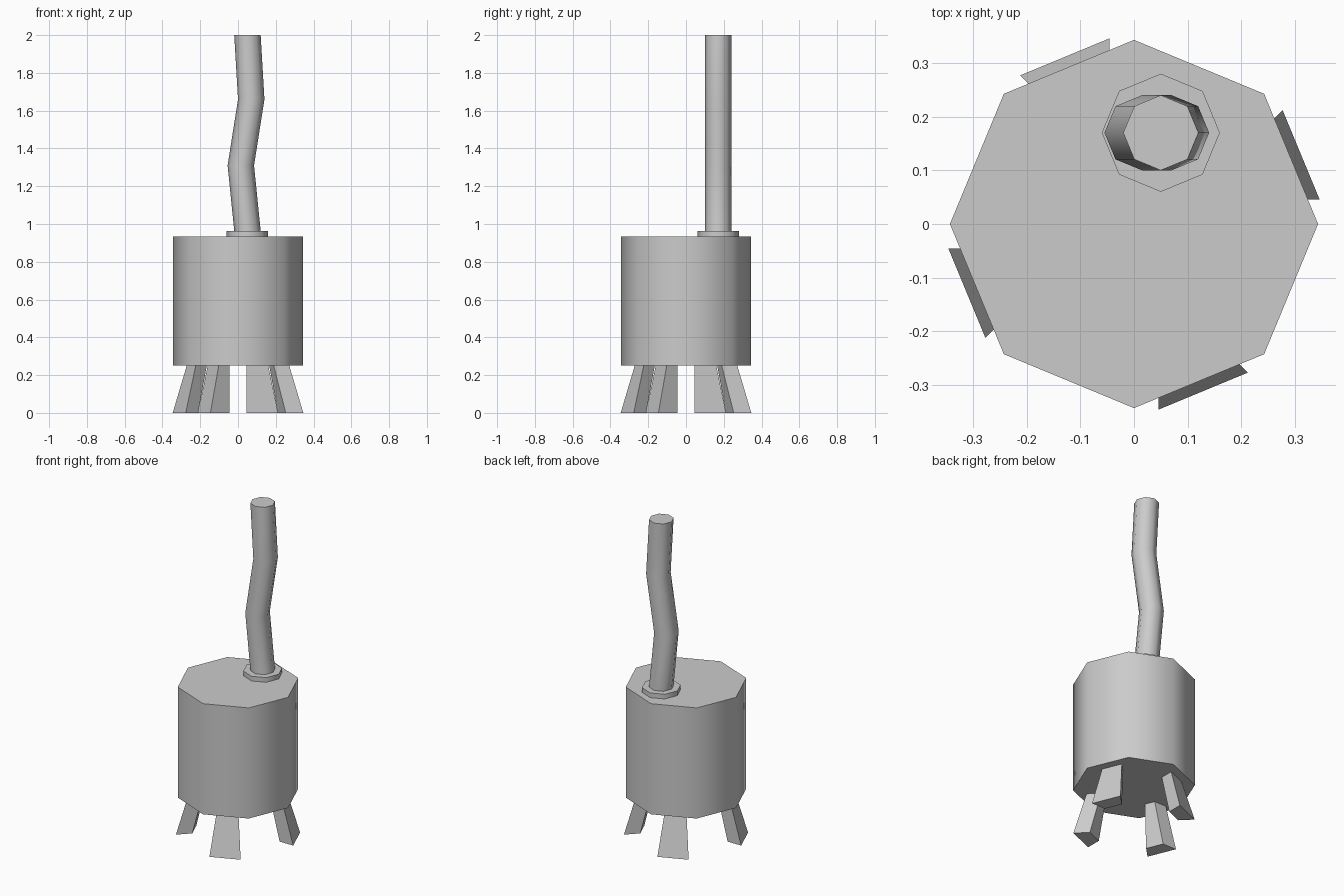
import bpy, bmesh, math
from mathutils import Matrix

cube = bpy.data.objects.get("Cube")
if cube:
    bpy.data.objects.remove(cube, do_unlink=True)

grey = bpy.data.materials.new("plain_grey")
grey.use_nodes = True
GREY = (0.6, 0.6, 0.6, 1)
grey.diffuse_color = GREY
grey.node_tree.nodes["Principled BSDF"].inputs["Base Color"].default_value = GREY


def loft(name, rings, smooth=True):
    """Skin a stack of equal-sized rings, lowest first, and cap both ends."""
    bm = bmesh.new()
    loops = [[bm.verts.new(p) for p in ring] for ring in rings]
    n = len(loops[0])
    for low, high in zip(loops, loops[1:]):
        for i in range(n):
            j = (i + 1) % n
            bm.faces.new((low[i], low[j], high[j], high[i]))
    bm.faces.new(loops[0][::-1])
    bm.faces.new(loops[-1])
    bmesh.ops.recalc_face_normals(bm, faces=bm.faces)
    mesh = bpy.data.meshes.new(name)
    bm.to_mesh(mesh)
    bm.free()
    mesh.materials.append(grey)
    obj = bpy.data.objects.new(name, mesh)
    bpy.context.collection.objects.link(obj)
    if smooth:
        bpy.ops.object.select_all(action='DESELECT')
        obj.select_set(True)
        bpy.context.view_layer.objects.active = obj
        bpy.ops.object.shade_smooth_by_angle(angle=math.radians(60))
    return obj


def octagon(radius, x, y, z):
    return [(x + radius * math.cos(k * math.pi / 4),
             y + radius * math.sin(k * math.pi / 4), z) for k in range(8)]


def wedge(inner, inner_half, outer, outer_half, z):
    """Trapezoid pointing along +x, narrower on its inner side."""
    return [(inner, -inner_half, z), (outer, -outer_half, z),
            (outer, outer_half, z), (inner, inner_half, z)]


# Eight-sided body
BASE, TOP = 0.25, 0.935
loft("body", [octagon(0.343, 0, 0, z) for z in (BASE, TOP)])

# Collar and bent pipe, set towards the back
PIPE_Y = 0.17
COLLAR_TOP = 0.964
loft("pipe_collar", [octagon(0.11, 0.05, PIPE_Y, z) for z in (TOP, COLLAR_TOP)])
bends = [(0.05, COLLAR_TOP), (0.015, 1.31), (0.07, 1.66), (0.05, 2.0)]
loft("bent_pipe", [octagon(0.07, x, PIPE_Y, z) for x, z in bends])

# Four splayed legs under alternate body sides
for k, place in enumerate(("right_left", "back_right", "left_side", "front_left")):
    leg = loft("leg_" + str(k + 1),
               [wedge(0.251, 0.054, 0.337, 0.09, 0),
                wedge(0.192, 0.031, 0.268, 0.0625, BASE)], smooth=False)
    leg.data.transform(Matrix.Rotation(math.radians(22.5 + 90 * k), 4, 'Z'))
    leg.name = ("left_leg", "back_leg", "right_leg", "front_leg")[k]
